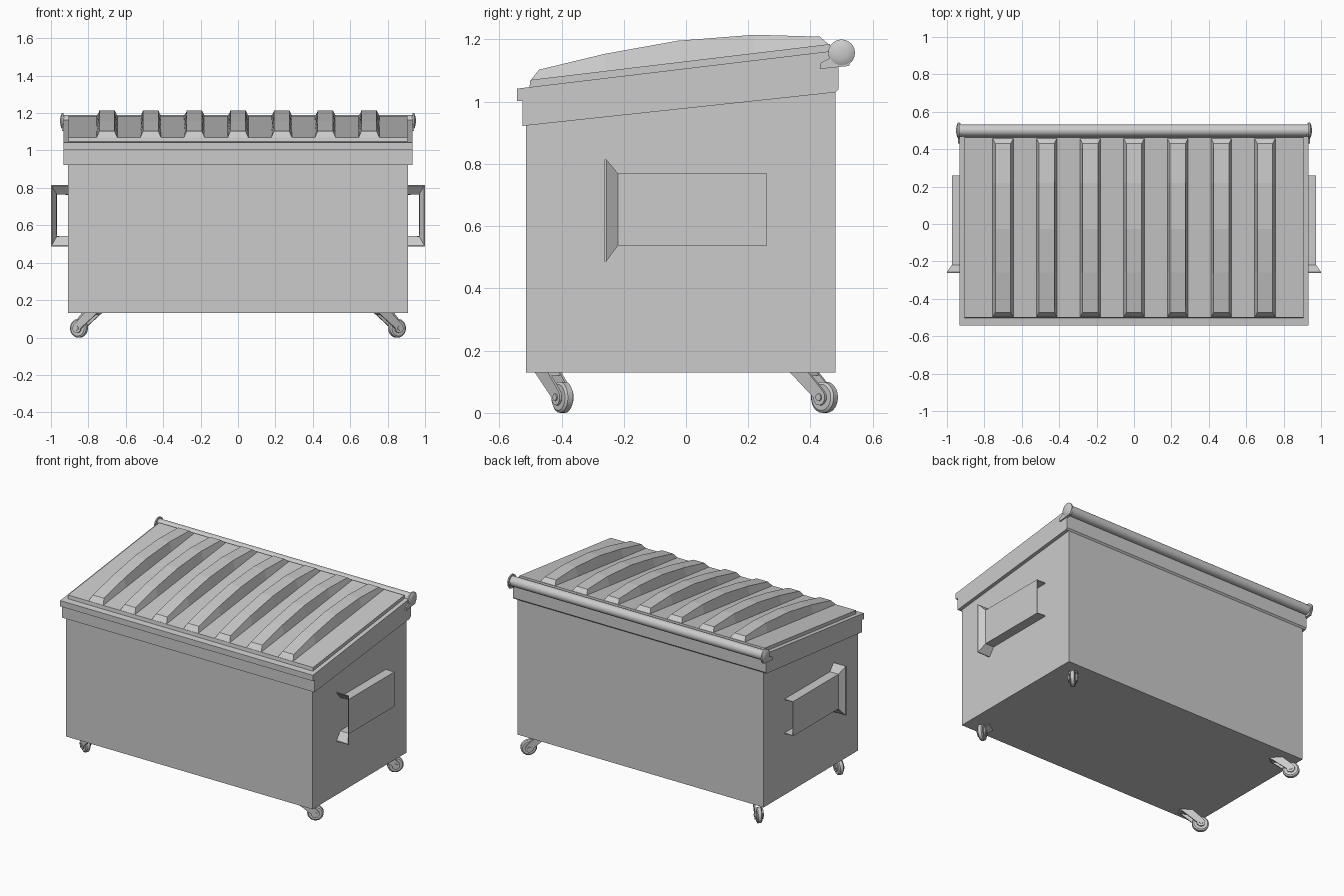
import bpy, bmesh, math
from mathutils import Matrix, Vector

if "Cube" in bpy.data.objects:
    bpy.data.objects.remove(bpy.data.objects["Cube"])


def make(name, verts, faces, mirror=False, closed=True):
    me = bpy.data.meshes.new(name)
    me.from_pydata(verts, [], faces)
    if closed:
        bm = bmesh.new()
        bm.from_mesh(me)
        bmesh.ops.recalc_face_normals(bm, faces=bm.faces)
        bm.to_mesh(me)
        bm.free()
    ob = bpy.data.objects.new(name, me)
    bpy.context.collection.objects.link(ob)
    if mirror:
        ob.modifiers.new("mirror", 'MIRROR').use_mirror_merge = False
    return ob


def prism(name, profile, x0, x1, mirror=False):
    """Extrude a (y, z) outline from x0 to x1."""
    n = len(profile)
    verts = [(x, y, z) for x in (x0, x1) for y, z in profile]
    faces = [tuple(range(n)), tuple(range(n, 2 * n))]
    faces += [(i, (i + 1) % n, n + (i + 1) % n, n + i) for i in range(n)]
    return make(name, verts, faces, mirror)


def lathe(name, steps, y, z, mirror=False, seg=24):
    """Closed solid of revolution round an x axis through (y, z); steps are (x, radius)."""
    verts, faces = [], []
    for x, r in steps:
        for k in range(seg):
            a = 2 * math.pi * k / seg
            verts.append((x, y + r * math.cos(a), z + r * math.sin(a)))
    for i in range(len(steps) - 1):
        for k in range(seg):
            m = (k + 1) % seg
            faces.append((i * seg + k, i * seg + m, (i + 1) * seg + m, (i + 1) * seg + k))
    faces += [tuple(range(seg)), tuple(range(len(verts) - seg, len(verts)))]
    ob = make(name, verts, faces, mirror)
    for p in ob.data.polygons:
        p.use_smooth = len(p.vertices) == 4
    ob.data.set_sharp_from_angle(angle=math.radians(35))
    return ob


def lid_z(y):
    return 1.07 + (y + 0.5) * 0.1195


# Main bin with sloping top, wider rim with front lip
prism("bin_body", [(-0.514, 0.13), (0.48, 0.13), (0.48, 1.08), (-0.514, 0.96)], -0.91, 0.91)
prism("bin_rim", [(-0.526, 0.922), (-0.526, 1.003), (-0.543, 1.003), (-0.543, 1.042),
                  (0.47, 1.163), (0.49, 1.14), (0.49, 1.04), (0.48, 1.03)], -0.933, 0.933)

# Lid plate
prism("lid_plate", [(-0.504, 1.04), (-0.5, 1.07), (0.462, 1.185), (0.465, 1.155)], -0.905, 0.905)

# Seven arched lid ribs with tapered sides
arch = [(-0.472, 1.103), (-0.26, 1.154), (-0.026, 1.196), (0.22, 1.215), (0.43, 1.209)]
base_y = [-0.5, -0.26, -0.026, 0.22, 0.46]
for i in range(7):
    cx = (i - 3) * 0.2335
    verts = []
    for (ty, tz), by in zip(arch, base_y):
        bz = lid_z(by) - 0.002
        verts += [(cx - 0.056, by, bz), (cx - 0.041, ty, tz), (cx + 0.041, ty, tz), (cx + 0.056, by, bz)]
    faces = [(0, 1, 2, 3), (16, 17, 18, 19)]
    faces += [(4 * s + k, 4 * s + (k + 1) % 4, 4 * s + 4 + (k + 1) % 4, 4 * s + 4 + k)
              for s in range(4) for k in range(4)]
    make(f"lid_rib_{i + 1}", verts, faces)

# Hinge bar, domed end caps and brackets
HY, HZ = 0.5, 1.157
lathe("hinge_bar", [(-0.935, 0.032), (0.935, 0.032)], HY, HZ)
lathe("hinge_cap", [(0.932, 0.043), (0.94, 0.043), (0.946, 0.034), (0.95, 0.018), (0.951, 0.004)],
      HY, HZ, mirror=True)
prism("hinge_bracket", [(0.43, 1.105), (0.433, 1.125), (0.462, 1.14), (0.47, 1.18),
                        (0.51, 1.18), (0.538, 1.15), (0.524, 1.115)], 0.925, 0.942, mirror=True)

# Fork pockets: open sleeve with flared front mouth
sections = [(0.26, 0.973, 0.769, 0.538), (-0.218, 0.973, 0.769, 0.538),
            (-0.256, 1.0, 0.815, 0.487), (-0.262, 1.0, 0.815, 0.487)]
verts = []
for y, x, top, bottom in sections:
    verts += [(0.908, y, top), (x, y, top), (x, y, bottom), (0.908, y, bottom)]
faces = [(4 * s + 4 + k, 4 * s + 5 + k, 4 * s + 1 + k, 4 * s + k) for s in range(3) for k in range(3)]
pocket = make("fork_pocket", verts, faces, mirror=True, closed=False)
shell = pocket.modifiers.new("wall", 'SOLIDIFY')
shell.thickness = 0.006
shell.offset = -1

# Casters: wheel, hub and two-sided fork, turned outward
fork = [(-0.13, 0.082), (-0.05, 0.082)]
fork += [(0.026 * math.cos(a), 0.026 * math.sin(a))
         for a in (math.radians(50 - 33 * k) for k in range(8))]
for side, wy, dx, dy in (("front", -0.397, 0.85, 0.52), ("back", 0.445, 0.68, 0.73)):
    place = Matrix.Translation(Vector((0.85, wy, 0.05))) @ Matrix.Rotation(-math.atan2(dx, dy), 4, 'Z')
    parts = [
        lathe(f"{side}_caster_wheel", [(-0.016, 0.042), (-0.01, 0.05), (0.01, 0.05), (0.016, 0.042)], 0, 0, True),
        lathe(f"{side}_caster_axle", [(-0.03, 0.012), (0.03, 0.012)], 0, 0, True, 12),
        prism(f"{side}_caster_fork_inner", fork, -0.026, -0.018, True),
        prism(f"{side}_caster_fork_outer", fork, 0.018, 0.026, True),
        prism(f"{side}_caster_top_plate", [(-0.13, 0.082), (-0.05, 0.082), (-0.043, 0.07), (-0.118, 0.07)],
              -0.02, 0.02, True),
    ]
    for ob in parts:
        ob.data.transform(place)
